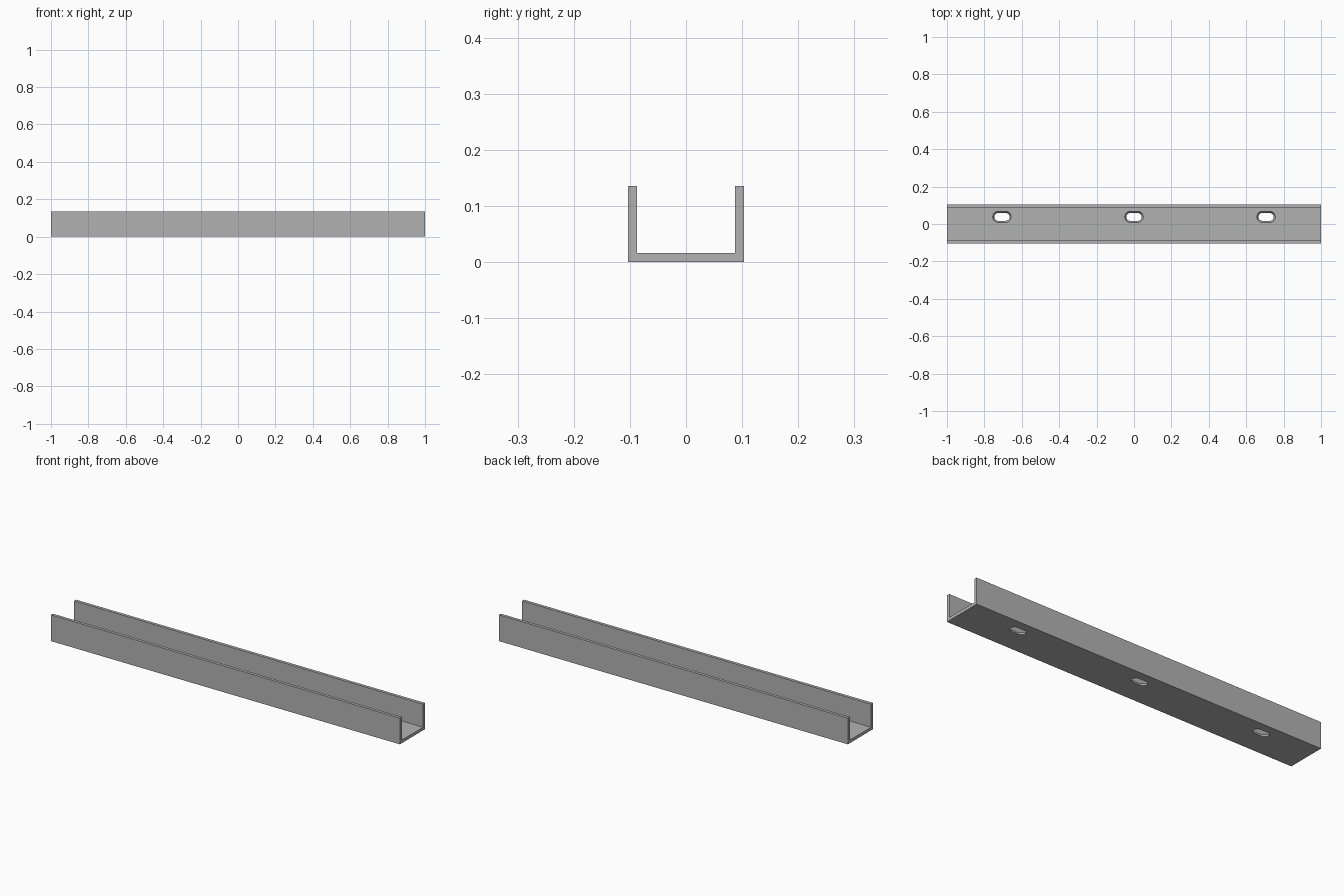
import bpy, bmesh, math

cube = bpy.data.objects.get("Cube")
if cube:
    bpy.data.objects.remove(cube, do_unlink=True)

HALF_WIDTH, HEIGHT, WALL = 0.103, 0.136, 0.016

steel = bpy.data.materials.new("grey steel")
steel.use_nodes = True
colour = (0.45, 0.45, 0.45, 1)
steel.diffuse_color = colour
steel.node_tree.nodes["Principled BSDF"].inputs["Base Color"].default_value = colour


def make_object(name, bm):
    bmesh.ops.recalc_face_normals(bm, faces=bm.faces)
    mesh = bpy.data.meshes.new(name)
    bm.to_mesh(mesh)
    bm.free()
    mesh.materials.append(steel)
    obj = bpy.data.objects.new(name, mesh)
    bpy.context.collection.objects.link(obj)
    return obj


def slot_ring(bm, x, y, z, straight, radius, steps=12):
    # Stadium outline: two half circles joined by straight sides
    ring = []
    for side in (1, -1):
        for i in range(steps + 1):
            a = math.pi * (i / steps - 0.5)
            ring.append(bm.verts.new((x + side * (straight + radius * math.cos(a)),
                                      y + side * radius * math.sin(a), z)))
    return ring


# U-shaped channel, extruded along its length
w, t, h = HALF_WIDTH, WALL, HEIGHT
right_half = [(w, 0), (w, h), (w - t, h), (w - t, t)]
profile = right_half + [(-y, z) for y, z in reversed(right_half)]
bm = bmesh.new()
end = bm.faces.new([bm.verts.new((-1, y, z)) for y, z in profile])
swept = bmesh.ops.extrude_face_region(bm, geom=[end], use_keep_orig=True)["geom"]
bmesh.ops.translate(bm, vec=(2, 0, 0),
                    verts=[v for v in swept if isinstance(v, bmesh.types.BMVert)])
channel = make_object("channel", bm)

# Flared mounting slots through the floor, wider at the top
bm = bmesh.new()
for x in (-0.706, 0, 0.706):
    levels = [(-0.01, 0.021), (0, 0.021), (WALL, 0.03), (WALL + 0.01, 0.03)]
    rings = [slot_ring(bm, x, 0.038, z, 0.02, r) for z, r in levels]
    for low, high in zip(rings, rings[1:]):
        for i in range(len(low)):
            j = (i + 1) % len(low)
            bm.faces.new((low[i], low[j], high[j], high[i]))
    bm.faces.new(rings[0])
    bm.faces.new(rings[-1])
cutter = make_object("slot_cutter", bm)
cutter.hide_render = True
cutter.display_type = 'WIRE'

cut = channel.modifiers.new("slots", 'BOOLEAN')
cut.operation = 'DIFFERENCE'
cut.solver = 'EXACT'
cut.object = cutter
bpy.context.view_layer.objects.active = channel
channel.select_set(True)
bpy.ops.object.modifier_apply(modifier=cut.name)
bpy.data.objects.remove(cutter, do_unlink=True)
bpy.ops.object.shade_smooth_by_angle(angle=math.radians(30))
